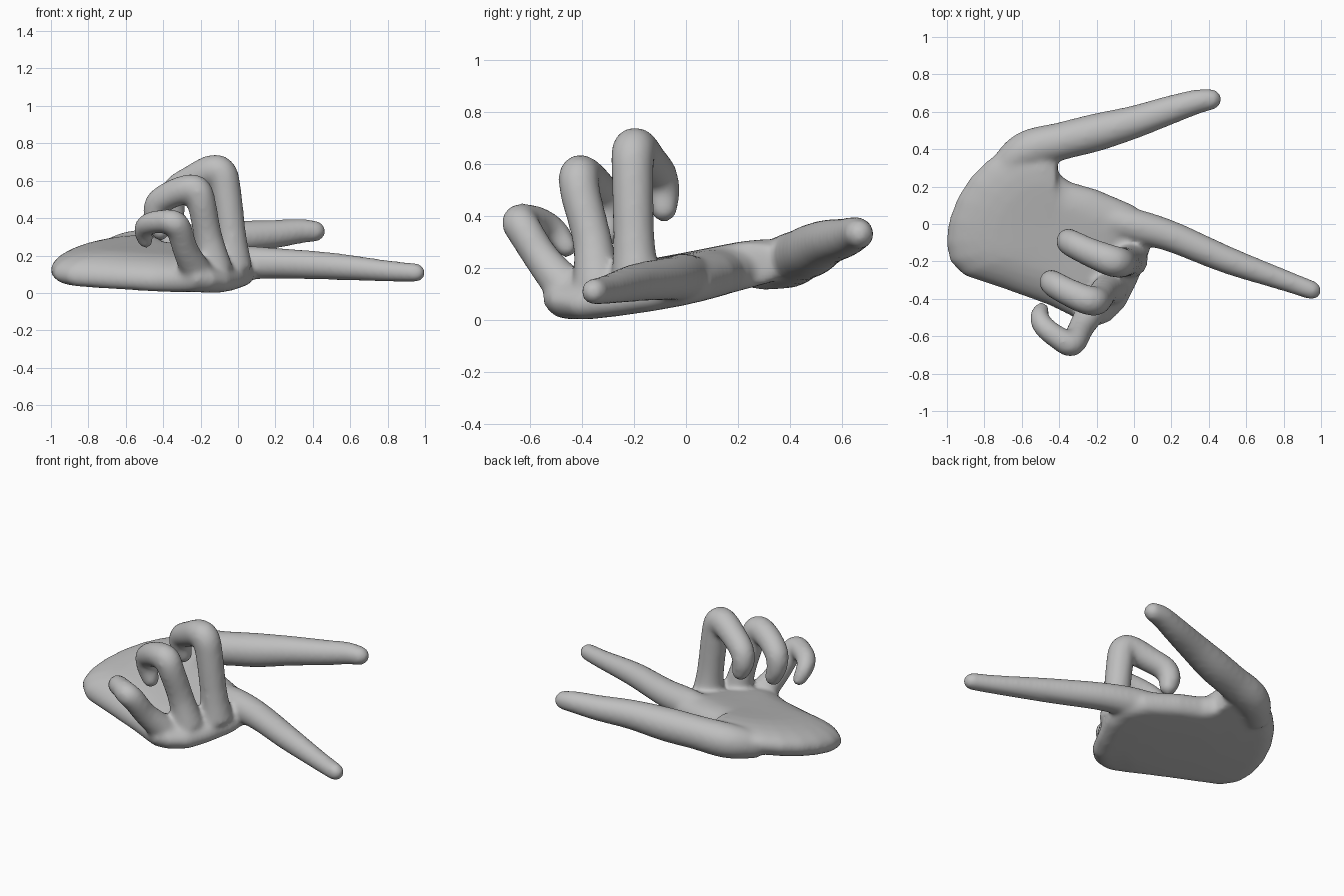
import bpy, bmesh, math
from mathutils import Vector

if "Cube" in bpy.data.objects:
    bpy.data.objects.remove(bpy.data.objects["Cube"])

grey = bpy.data.materials.new("plain grey")
grey.diffuse_color = (0.52, 0.52, 0.52, 1)
grey.use_nodes = True
grey.node_tree.nodes["Principled BSDF"].inputs["Base Color"].default_value = (0.52, 0.52, 0.52, 1)

bm = bmesh.new()


def smooth_path(pts, steps=6):
    """Catmull-Rom through points; works on tuples of any length."""
    p = [Vector(q) for q in pts]
    p = [p[0] * 2 - p[1]] + p + [p[-1] * 2 - p[-2]]
    out = []
    for a, b, c, d in zip(p, p[1:], p[2:], p[3:]):
        for i in range(steps):
            t = i / steps
            out.append(0.5 * (2 * b + (c - a) * t + (2 * a - 5 * b + 4 * c - d) * t * t
                              + (3 * b - a - 3 * c + d) * t ** 3))
    return out + [p[-2]]


def bridge(rings):
    """Skin a list of equal vertex rings and cap both ends."""
    n = len(rings[0])
    for r, s in zip(rings, rings[1:]):
        for i in range(n):
            bm.faces.new((r[i], r[(i + 1) % n], s[(i + 1) % n], s[i]))
    bm.faces.new(rings[0][::-1])
    bm.faces.new(rings[-1])


def finger(pts, sides=16):
    """Round-tipped tube through (x, y, z, radius) points."""
    path = smooth_path(pts)
    cs = [q.to_3d() for q in path]
    rs = [q[3] for q in path]
    tip = (cs[-1] - cs[-2]).normalized()
    r = rs[-1]
    for a in (25, 50, 70, 84):
        cs.append(cs[len(path) - 1] + tip * r * math.sin(math.radians(a)))
        rs.append(r * math.cos(math.radians(a)))
    rings, side = [], Vector((0.3, 1, 0.2))
    for i, c in enumerate(cs):
        t = (cs[min(i + 1, len(cs) - 1)] - cs[max(i - 1, 0)]).normalized()
        side = (side - t * side.dot(t)).normalized()
        up = t.cross(side)
        rings.append([bm.verts.new(c + (side * math.cos(a) + up * math.sin(a)) * rs[i])
                      for a in (2 * math.pi * k / sides for k in range(sides))])
    bridge(rings)


# Palm: flat underside, thin rim and domed top
outline = [(-1.005, -.1), (-.99, .02), (-.945, .14), (-.875, .25), (-.79, .335), (-.67, .42),
           (-.5, .45), (-.41, .37), (-.405, .27), (-.34, .225), (-.2, .185), (0, .1), (.1, 0),
           (.085, -.15), (.015, -.32), (-.045, -.44), (-.13, -.525), (-.22, -.555), (-.32, -.5),
           (-.45, -.435), (-.7, -.345), (-.91, -.275), (-.985, -.2)]
outline = [Vector(q) for q in outline]
mid = Vector((-.43, -.06))
section = [(.35, 0), (.6, 0)]
for deg in range(-90, 91, 15):
    a = math.radians(deg)
    inset, height = (0.15, 0.065) if deg < 0 else (0.6, 0.125)
    section.append((1 - inset * (1 - math.cos(a)), 0.065 + height * math.sin(a)))
section.append((.2, .192))
rings = []
for s, h in section:
    ring = []
    for q in outline:
        p = mid + (q - mid) * s
        z = 0.063 + 0.2 * p.y + 0.12 * p.y ** 2 - 0.02 * (p.x + 0.3)
        z += 1.2 * max(0, -0.38 - p.y) ** 2
        ring.append(bm.verts.new((p.x, p.y, z + h)))
    rings.append(ring)
bridge(rings)

# Thumb
finger([(-.72, .27, .19, .08), (-.58, .39, .225, .105), (-.38, .445, .25, .102), (-.2, .49, .27, .102),
        (0, .545, .298, .089), (.2, .612, .315, .077), (.33, .652, .33, .067), (.41, .666, .33, .058)])
# Index finger
finger([(-.2, .04, .16, .085), (0, -.01, .162, .093), (.2, -.067, .158, .084), (.5, -.193, .143, .074),
        (.8, -.3, .117, .058), (.95, -.354, .108, .052)])
# Middle finger
finger([(-.02, -.19, .13, .1), (-.035, -.2, .3, .081), (-.06, -.205, .52, .081), (-.085, -.205, .635, .084),
        (-.14, -.19, .655, .084), (-.25, -.145, .605, .077), (-.33, -.105, .555, .073),
        (-.35, -.09, .49, .067), (-.335, -.085, .43, .055)])
# Ring finger
finger([(-.12, -.34, .12, .095), (-.16, -.36, .3, .077), (-.195, -.405, .48, .078), (-.22, -.412, .545, .08),
        (-.27, -.4, .555, .079), (-.36, -.36, .525, .075), (-.43, -.32, .475, .071),
        (-.44, -.305, .4, .062), (-.415, -.305, .33, .052)])
# Little finger
finger([(-.22, -.45, .11, .085), (-.28, -.55, .23, .07), (-.315, -.62, .34, .07), (-.345, -.64, .375, .07),
        (-.4, -.612, .383, .064), (-.475, -.555, .37, .06), (-.505, -.5, .335, .053),
        (-.495, -.46, .28, .043)])

bmesh.ops.triangulate(bm, faces=[f for f in bm.faces if len(f.verts) > 4])
bmesh.ops.recalc_face_normals(bm, faces=bm.faces)
mesh = bpy.data.meshes.new("hand")
bm.to_mesh(mesh)
bm.free()
hand = bpy.data.objects.new("hand", mesh)
bpy.context.collection.objects.link(hand)
bpy.context.view_layer.objects.active = hand
hand.select_set(True)

# Fuse the parts into one skin and soften the joins
fuse = hand.modifiers.new("fuse", "REMESH")
fuse.mode = "VOXEL"
fuse.voxel_size = 0.014
soften = hand.modifiers.new("soften", "SMOOTH")
soften.factor = 0.5
soften.iterations = 14
for name in ("fuse", "soften"):
    bpy.ops.object.modifier_apply(modifier=name)

hand.data.materials.clear()
hand.data.materials.append(grey)
bpy.ops.object.shade_smooth()
